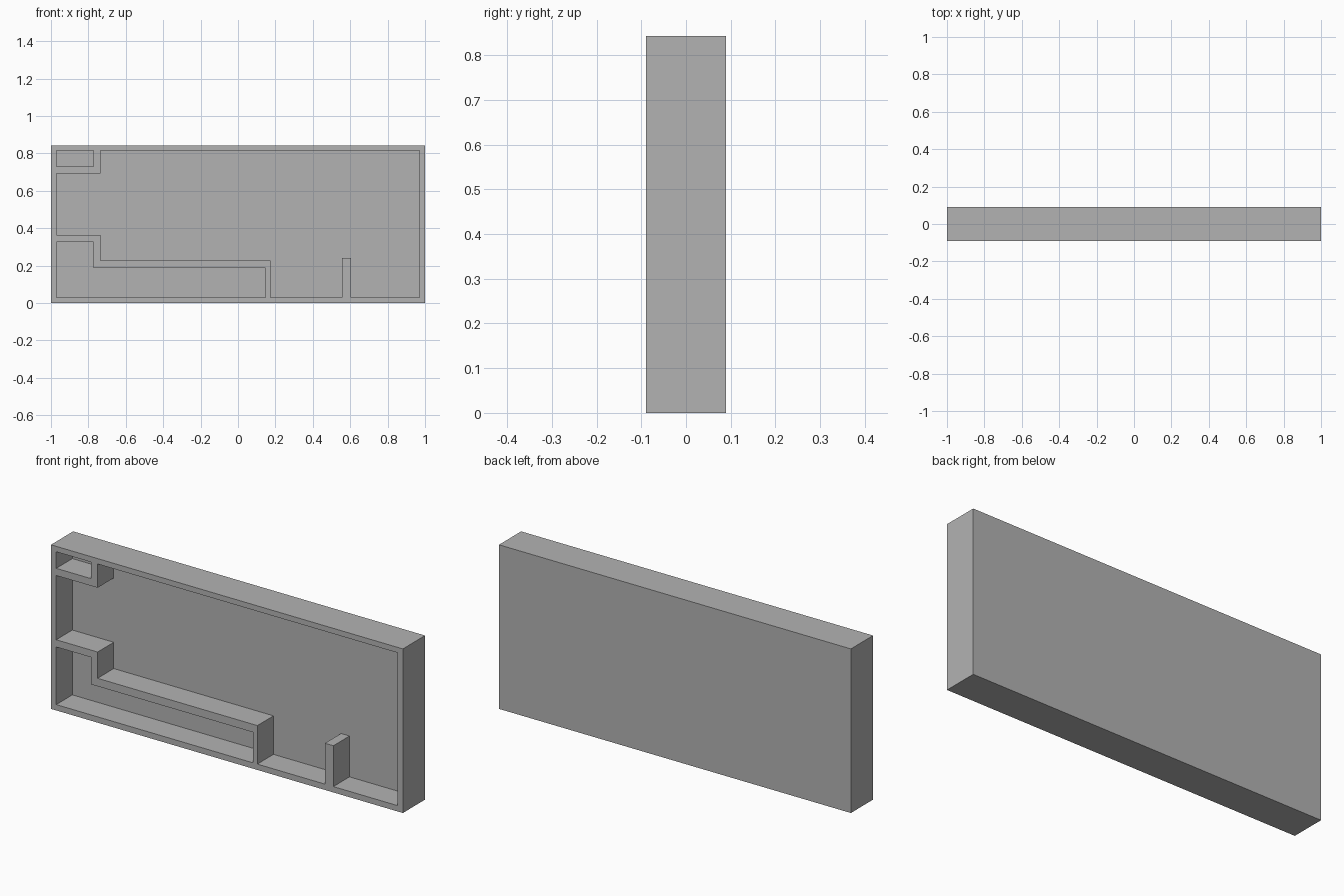
import bpy
import bmesh

if "Cube" in bpy.data.objects:
    bpy.data.objects.remove(bpy.data.objects["Cube"])

WIDTH, DEPTH, HEIGHT = 2.0, 0.18, 0.843
FRONT, BACK, FLOOR = -DEPTH / 2, DEPTH / 2, 0.041

# Inner limits of the rim, and the edges of the stepped partitions
L, R, B, T = -0.97, 0.97, 0.03, 0.815
IN, OUT = -0.773, -0.735

grey = bpy.data.materials.new("plain grey")
grey.use_nodes = True
grey.diffuse_color = (0.45, 0.45, 0.45, 1)
grey.node_tree.nodes["Principled BSDF"].inputs["Base Color"].default_value = grey.diffuse_color


def prism(name, profile, y0, y1):
    """Extrude an x-z outline from y0 to y1."""
    bm = bmesh.new()
    face = bm.faces.new([bm.verts.new((x, y0, z)) for x, z in profile])
    new = bmesh.ops.extrude_face_region(bm, geom=[face])["geom"]
    verts = [v for v in new if isinstance(v, bmesh.types.BMVert)]
    bmesh.ops.translate(bm, verts=verts, vec=(0, y1 - y0, 0))
    bmesh.ops.recalc_face_normals(bm, faces=bm.faces)
    mesh = bpy.data.meshes.new(name)
    bm.to_mesh(mesh)
    bm.free()
    mesh.materials.append(grey)
    obj = bpy.data.objects.new(name, mesh)
    bpy.context.collection.objects.link(obj)
    return obj


def rect(x0, z0, x1, z1):
    return [(x0, z0), (x1, z0), (x1, z1), (x0, z1)]


# Solid tray body
tray = prism("tray", rect(-WIDTH / 2, 0, WIDTH / 2, HEIGHT), FRONT, BACK)

# Outlines of the three open compartments
compartments = {
    "corner_pocket": rect(L, 0.73, IN, T),
    "lower_pocket": [(L, B), (0.147, B), (0.147, 0.187), (IN, 0.187),
                     (IN, 0.326), (L, 0.326)],
    "main_pocket": [(0.173, B), (0.557, B), (0.557, 0.24), (0.605, 0.24),
                    (0.605, B), (R, B), (R, T), (OUT, T), (OUT, 0.693),
                    (L, 0.693), (L, 0.363), (OUT, 0.363), (OUT, 0.228),
                    (0.173, 0.228)],
}

# Sink the compartments into the front
cutters = []
for name, outline in compartments.items():
    cutter = prism(name + "_cutter", outline, FRONT - 0.1, FLOOR)
    cutter.hide_render = True
    cutters.append(cutter)
    cut = tray.modifiers.new(name, "BOOLEAN")
    cut.operation = "DIFFERENCE"
    cut.solver = "EXACT"
    cut.object = cutter

# Keep the finished cut mesh and drop the cutters
bpy.context.view_layer.update()
graph = bpy.context.evaluated_depsgraph_get()
finished = bpy.data.meshes.new_from_object(tray.evaluated_get(graph))
tray.modifiers.clear()
tray.data = finished
for cutter in cutters:
    bpy.data.objects.remove(cutter)
